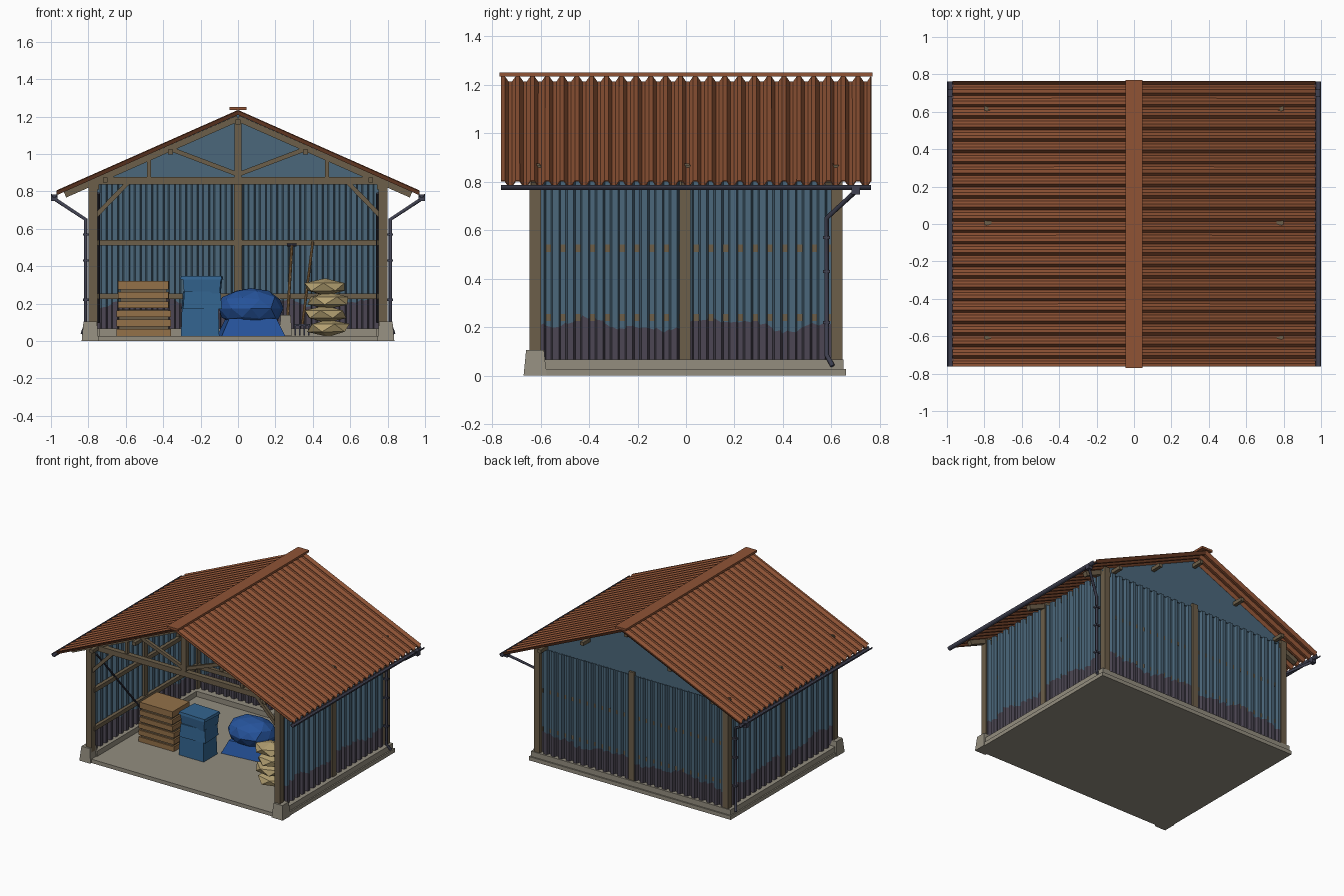
import bpy, bmesh, math, random
from mathutils import Vector, Matrix

random.seed(4)
if "Cube" in bpy.data.objects:
    bpy.data.objects.remove(bpy.data.objects["Cube"])


def material(name, *srgb):
    rgb = [(c / 255) ** 2.2 for c in srgb] + [1]
    m = bpy.data.materials.new(name)
    m.use_nodes = True
    m.diffuse_color = rgb
    m.node_tree.nodes["Principled BSDF"].inputs["Base Color"].default_value = rgb
    return m


BLUE = material("wall blue", 76, 103, 122)
GRIME = material("wall grime", 77, 72, 84)
ROOF = material("roof rust", 142, 84, 56)
WOOD = material("weathered wood", 108, 95, 75)
STONE = material("concrete", 146, 140, 126)
METAL = material("gutter grey", 66, 67, 82)
CRATE = material("crate brown", 146, 112, 74)
TOTE = material("tote blue", 54, 100, 142)
TARP = material("tarp blue", 42, 84, 154)
SACK = material("sack tan", 176, 157, 112)


def add(name, bm, *mats):
    bmesh.ops.recalc_face_normals(bm, faces=bm.faces)
    me = bpy.data.meshes.new(name)
    bm.to_mesh(me)
    bm.free()
    ob = bpy.data.objects.new(name, me)
    for m in mats:
        me.materials.append(m)
    bpy.context.scene.collection.objects.link(ob)
    return ob


def block(name, mat, x, y, z, taper=1.0, turn=0.0):
    """Box from (min, max) spans; taper scales the top."""
    bm = bmesh.new()
    bmesh.ops.create_cube(bm, size=1)
    for v in bm.verts:
        k = taper if v.co.z > 0 else 1
        v.co = Vector((v.co.x * k * (x[1] - x[0]), v.co.y * k * (y[1] - y[0]), v.co.z * (z[1] - z[0])))
    mid = Vector((sum(x) / 2, sum(y) / 2, sum(z) / 2))
    bm.transform(Matrix.Translation(mid) @ Matrix.Rotation(turn, 4, 'Z'))
    return add(name, bm, mat)


def beam(name, mat, a, b, w, sides=4):
    """Straight member between two points, square or round."""
    a, b = Vector(a), Vector(b)
    d = b - a
    bm = bmesh.new()
    if sides == 4:
        bmesh.ops.create_cube(bm, size=1)
        bm.transform(Matrix.Diagonal((w, w, d.length, 1)))
    else:
        bmesh.ops.create_cone(bm, cap_ends=True, segments=sides, radius1=w / 2, radius2=w / 2, depth=d.length)
    bm.transform(Matrix.Translation((a + b) / 2) @ d.to_track_quat('Z', 'Y').to_matrix().to_4x4())
    return add(name, bm, mat)


def prism(name, mat, pts, y0, y1):
    """Extrude an x-z outline along y."""
    bm = bmesh.new()
    f = bm.faces.new([bm.verts.new((x, y0, z)) for x, z in pts])
    new = bmesh.ops.extrude_face_region(bm, geom=[f])["geom"]
    bmesh.ops.translate(bm, vec=(0, y1 - y0, 0), verts=[v for v in new if isinstance(v, bmesh.types.BMVert)])
    return add(name, bm, mat)


def ribs(u0, u1, pitch, amp, flat):
    """Trapezoid rib profile as (position, offset) pairs."""
    out, n = [], round((u1 - u0) / pitch)
    p = (u1 - u0) / n
    for i in range(n):
        for t, o in ((0, amp), (flat, amp), (0.5, -amp), (0.5 + flat, -amp)):
            out.append((u0 + (i + t) * p, o))
    return out + [(u1, amp)]


def sheet(name, profile, rows, place, mats):
    """Ribbed sheet: one strip of faces per material between rows."""
    bm = bmesh.new()
    cols = [[bm.verts.new(place(u, o, v)) for v in rows(u)] for u, o in profile]
    for c, d in zip(cols, cols[1:]):
        for k in range(len(c) - 1):
            bm.faces.new((c[k], d[k], d[k + 1], c[k + 1])).material_index = k
    ob = add(name, bm, *mats)
    mod = ob.modifiers.new("thickness", 'SOLIDIFY')
    mod.thickness, mod.offset = 0.004, 0
    return ob


def grime_rows(u):
    edge = 0.21 + 0.02 * math.sin(11 * u) + 0.012 * math.sin(27 * u) + random.uniform(-0.008, 0.008)
    return (0.06, edge, 0.845)


def rise(x):
    return 1.222 - 0.443 * abs(x)


# Concrete base
block("floor_slab", STONE, (-0.83, 0.83), (-0.655, 0.66), (0, 0.028))
block("back_curb", STONE, (-0.82, 0.82), (0.57, 0.65), (0.02, 0.067))

# Back wall, gable and ridge
sheet("back_wall", ribs(-0.76, 0.76, 0.06, 0.011, 0.38), grime_rows,
      lambda u, o, v: (u, 0.625 + o, v), (BLUE, GRIME)[::-1])
prism("back_gable", BLUE, [(-0.8, 0.84), (0.8, 0.84), (0.8, rise(0.8) - 0.01), (0, 1.21), (-0.8, rise(0.8) - 0.01)],
      0.618, 0.626)
block("back_middle_post", WOOD, (-0.022, 0.022), (0.595, 0.642), (0.06, 0.87))
for z in (0.24, 0.525):
    block("back_rail", WOOD, (-0.77, 0.77), (0.588, 0.616), (z - 0.015, z + 0.015))
block("ridge_cap", ROOF, (-0.045, 0.045), (-0.77, 0.77), (1.234, 1.25))
block("ridge_purlin", WOOD, (-0.013, 0.013), (-0.71, 0.71), (1.157, 1.183))

for side, s in (("left", 1), ("right", -1)):
    def span(a, b):
        return tuple(sorted((s * a, s * b)))

    # Side foundation, wall and framing
    block(side + "_curb", STONE, span(0.74, 0.82), (-0.6, 0.65), (0.02, 0.067))
    block(side + "_front_pier", STONE, span(0.745, 0.836), (-0.67, -0.575), (0, 0.105), taper=0.78)
    sheet(side + "_wall", ribs(-0.61, 0.61, 0.06, 0.011, 0.38), grime_rows,
          lambda u, o, v: (s * (0.778 + o), u, v), (GRIME, BLUE))
    for label, y in (("front", -0.622), ("middle", -0.004), ("back", 0.622)):
        block(f"{side}_{label}_post", WOOD, span(0.752, 0.798), (y - 0.023, y + 0.023), (0.06, 0.868))
    for z in (0.24, 0.525):
        block(side + "_rail", WOOD, span(0.742, 0.769), (-0.62, 0.62), (z - 0.015, z + 0.015))
    block(side + "_wall_plate", WOOD, span(0.742, 0.77), (-0.64, 0.64), (0.81, 0.84))
    beam(side + "_wall_brace", METAL, (s * 0.745, -0.6, 0.79), (s * 0.745, 0, 0.1), 0.014, 8)

    # Roof slope and purlins
    sheet(side + "_roof", ribs(-0.763, 0.763, 0.06, 0.011, 0.25), lambda u: (0.0, 0.97),
          lambda u, o, v: (s * v, u, rise(v) + o), (ROOF,))
    for x, z in ((0.36, 1.01), (0.71, 0.86)):
        block(side + "_purlin", WOOD, span(x - 0.013, x + 0.013), (-0.71, 0.71), (z - 0.013, z + 0.013))

    # Half round gutter with downpipe
    arc = [(math.pi * (1 + i / 6)) for i in range(7)]
    outline = [(s * (0.982 + 0.018 * math.cos(a)), 0.786 + 0.02 * math.sin(a)) for a in arc]
    outline += [(s * (0.982 + 0.014 * math.cos(a)), 0.786 + 0.016 * math.sin(a)) for a in reversed(arc)]
    prism(side + "_gutter", METAL, outline, -0.763, 0.763)
    block(side + "_gutter_outlet", METAL, span(0.966, 1.0), (0.682, 0.718), (0.748, 0.784))
    cu = bpy.data.curves.new(side + "_downpipe", 'CURVE')
    cu.dimensions, cu.bevel_depth, cu.bevel_resolution, cu.use_fill_caps = '3D', 0.01, 2, True
    path = [(0.982, 0.7, 0.76), (0.815, 0.58, 0.65), (0.815, 0.58, 0.085), (0.832, 0.605, 0.04)]
    sp = cu.splines.new('POLY')
    sp.points.add(len(path) - 1)
    for p, (x, y, z) in zip(sp.points, path):
        p.co = (s * x, y, z, 1)
    cu.materials.append(METAL)
    bpy.context.scene.collection.objects.link(bpy.data.objects.new(side + "_downpipe", cu))
    for z in (0.57, 0.43, 0.22):
        block(side + "_pipe_clip", METAL, span(0.795, 0.829), (0.566, 0.594), (z - 0.006, z + 0.006))

# Roof trusses
for label, y in (("front", -0.622), ("middle", -0.004), ("back", 0.59)):
    block(label + "_tie_beam", WOOD, (-0.79, 0.79), (y - 0.019, y + 0.019), (0.837, 0.876))
    block(label + "_king_post", WOOD, (-0.019, 0.019), (y - 0.018, y + 0.018), (0.87, 1.19))
    for s in (1, -1):
        beam(label + "_rafter", WOOD, (0, y, 1.19), (s * 0.925, y, rise(0.925) - 0.03), 0.033)
        beam(label + "_strut", WOOD, (0, y, 0.89), (s * 0.37, y, 1.03), 0.024)
        beam(label + "_queen_post", WOOD, (s * 0.475, y, 0.87), (s * 0.475, y, 0.99), 0.022)
        beam(label + "_knee_brace", WOOD, (s * 0.76, y, 0.67), (s * 0.59, y, 0.845), 0.024)

# Slatted crates
for z, w in ((0.028, 0.145), (0.176, 0.135)):
    mid = -0.505
    block("crate_core", WOOD, (mid - w + 0.012, mid + w - 0.012), (-0.23, -0.05), (z, z + 0.14), turn=w - 0.14)
    for k in range(3):
        block("crate_slats", CRATE, (mid - w, mid + w), (-0.24, -0.04),
              (z + 0.05 * k, z + 0.05 * k + 0.036), turn=w - 0.14)
block("crate_lid", CRATE, (-0.64, -0.37), (-0.24, -0.04), (0.312, 0.322), turn=-0.005)

# Stacked storage totes
block("lower_tote", TOTE, (-0.305, -0.1), (-0.26, -0.1), (0.028, 0.18), taper=0.95)
block("middle_tote", TOTE, (-0.298, -0.09), (-0.265, -0.1), (0.17, 0.265), taper=0.93, turn=0.05)
block("upper_tote", TOTE, (-0.285, -0.095), (-0.255, -0.1), (0.255, 0.335), taper=1.08, turn=-0.04)
block("tote_lid", TOTE, (-0.305, -0.082), (-0.265, -0.09), (0.33, 0.348), taper=0.96, turn=-0.04)


def lump(name, mat, pos, size, detail, jitter, turn=0):
    bm = bmesh.new()
    bmesh.ops.create_icosphere(bm, subdivisions=detail, radius=1)
    for v in bm.verts:
        v.co *= 1 + random.uniform(-jitter, jitter)
    bm.transform(Matrix.Translation(pos) @ Matrix.Diagonal((*size, 1)) @ Matrix.Rotation(turn, 4, 'Z'))
    return add(name, bm, mat)


# Covered heap and grain sacks
lump("tarp_heap", TARP, (0.07, 0.07, 0.175), (0.175, 0.14, 0.107), 2, 0.05)
block("tarp_skirt", TARP, (-0.1, 0.24), (-0.06, 0.2), (0.028, 0.12), taper=0.75, turn=0.1)
for i in range(4):
    lump("grain_sack", SACK, (0.475 + 0.008 * (-1) ** i, -0.28, 0.07 + 0.073 * i), (0.122, 0.1, 0.046), 1, 0.05, 0.7 * i)

# Shovel and fork leaning at the back
beam("shovel_handle", CRATE, (0.265, 0.47, 0.12), (0.288, 0.575, 0.51), 0.016, 8)
beam("shovel_grip", METAL, (0.262, 0.575, 0.513), (0.314, 0.575, 0.513), 0.014, 8)
block("shovel_blade", STONE, (0.22, 0.29), (0.452, 0.468), (0.03, 0.14), taper=0.75)
beam("fork_handle", CRATE, (0.345, 0.47, 0.09), (0.4, 0.575, 0.53), 0.015, 8)
block("fork_head", METAL, (0.3, 0.385), (0.462, 0.474), (0.08, 0.092))
for i in range(4):
    beam("fork_tine", METAL, (0.306 + 0.024 * i, 0.468, 0.085), (0.306 + 0.024 * i, 0.45, 0.03), 0.008)
